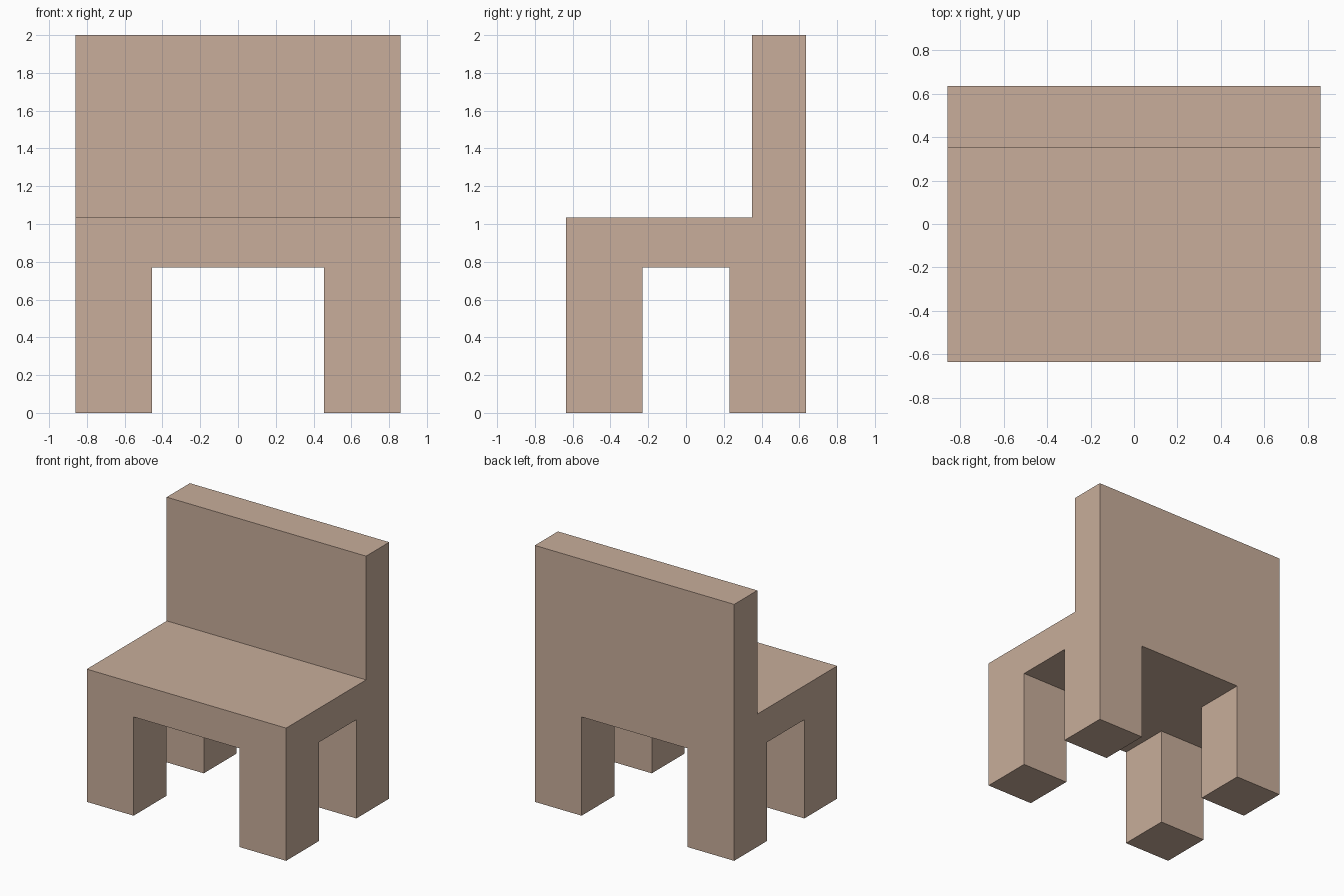
import bpy
import bmesh
from mathutils import Vector, Matrix

default = bpy.data.objects.get("Cube")
if default:
    bpy.data.objects.remove(default, do_unlink=True)

HALF_W, HALF_D = 0.86, 0.635
SEAT_LOW, SEAT_TOP, HEIGHT = 0.77, 1.035, 2.0
LEG_X, LEG_Y, BACK_Y = 0.456, 0.23, 0.35

# Clay material
clay = bpy.data.materials.new("warm_tan")
clay.use_nodes = True
tan = (0.58, 0.42, 0.325, 1.0)
clay.diffuse_color = tan
clay.node_tree.nodes["Principled BSDF"].inputs["Base Color"].default_value = tan

# Seat slab, cut along the leg and backrest lines
bm = bmesh.new()
size = Vector((2 * HALF_W, 2 * HALF_D, SEAT_TOP - SEAT_LOW))
centre = Vector((0, 0, (SEAT_TOP + SEAT_LOW) / 2))
bmesh.ops.create_cube(bm, size=1, matrix=Matrix.Translation(centre) @ Matrix.Diagonal(size).to_4x4())


def cut(point, normal):
    geom = bm.verts[:] + bm.edges[:] + bm.faces[:]
    bmesh.ops.bisect_plane(bm, geom=geom, plane_co=point, plane_no=normal)


def pull(rule, distance):
    """Extrude the faces chosen by the rule straight up or down."""
    bm.normal_update()
    faces = [f for f in bm.faces if rule(f.calc_center_median(), f.normal)]
    result = bmesh.ops.extrude_face_region(bm, geom=faces)
    verts = [g for g in result["geom"] if isinstance(g, bmesh.types.BMVert)]
    bmesh.ops.translate(bm, verts=verts, vec=(0, 0, distance))


for x in (-LEG_X, LEG_X):
    cut((x, 0, 0), (1, 0, 0))
for y in (-LEG_Y, LEG_Y, BACK_Y):
    cut((0, y, 0), (0, 1, 0))

# Four corner legs, then the full-width backrest
pull(lambda c, n: n.z < -0.9 and abs(c.x) > LEG_X and abs(c.y) > LEG_Y, -SEAT_LOW)
pull(lambda c, n: n.z > 0.9 and c.y > BACK_Y, HEIGHT - SEAT_TOP)

# Merge coplanar faces into clean flat sides
bmesh.ops.dissolve_limit(bm, angle_limit=0.01, verts=bm.verts[:], edges=bm.edges[:])
bmesh.ops.recalc_face_normals(bm, faces=bm.faces[:])

mesh = bpy.data.meshes.new("chair")
bm.to_mesh(mesh)
bm.free()
mesh.materials.append(clay)
chair = bpy.data.objects.new("chair", mesh)
bpy.context.collection.objects.link(chair)
